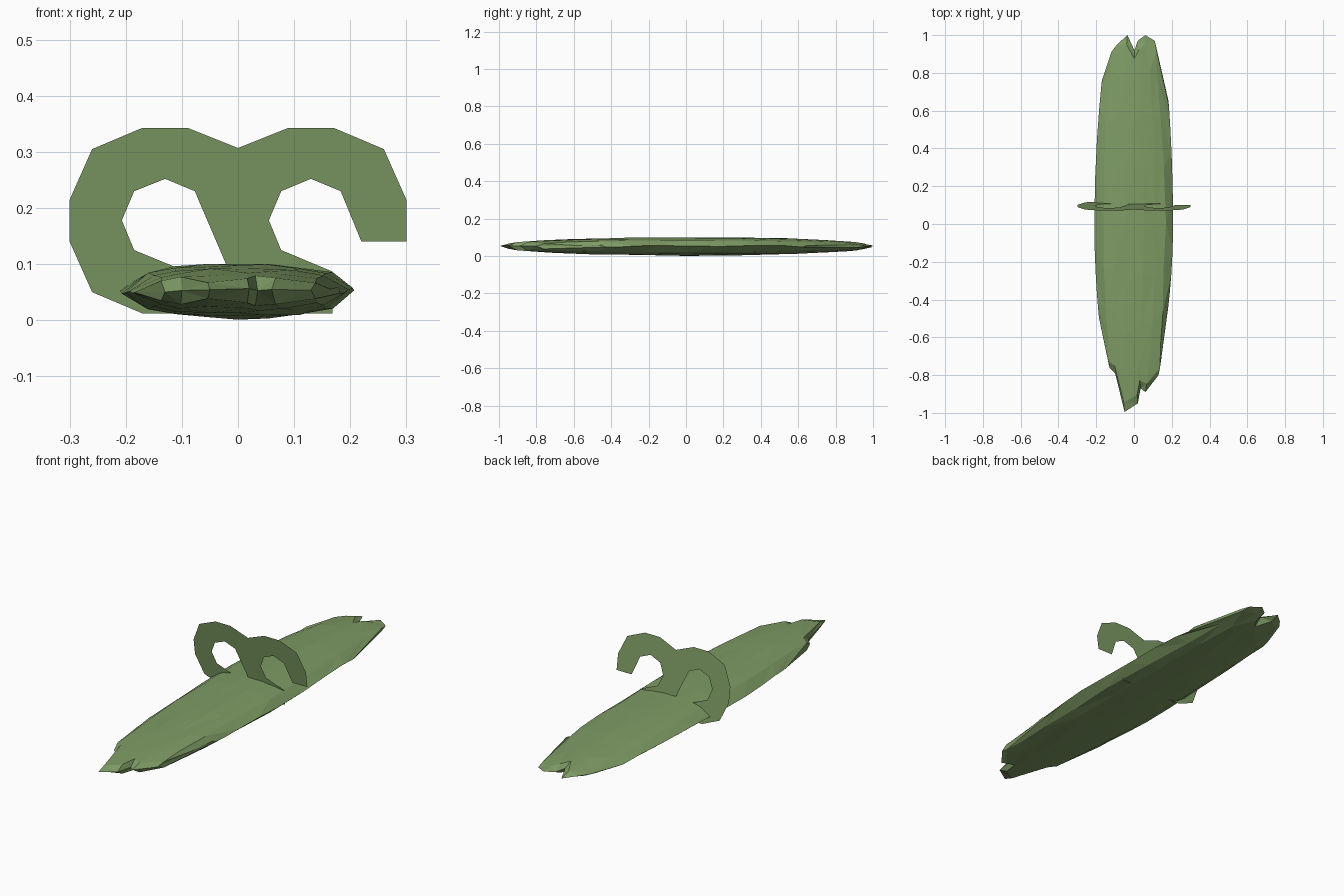
import bpy, bmesh, math, random

if "Cube" in bpy.data.objects:
    bpy.data.objects.remove(bpy.data.objects["Cube"])

random.seed(4)

green = bpy.data.materials.new("leaf_green")
green.diffuse_color = (0.21, 0.33, 0.13, 1)
green.use_nodes = True
green.node_tree.nodes["Principled BSDF"].inputs["Base Color"].default_value = green.diffuse_color


def finish(name, bm):
    mesh = bpy.data.meshes.new(name)
    bm.to_mesh(mesh)
    bm.free()
    mesh.materials.append(green)
    obj = bpy.data.objects.new(name, mesh)
    bpy.context.collection.objects.link(obj)
    return obj


# Long leaf body: lengthwise ribs, each with a front tip, a middle x and a back tip
front = [(-.185, -.50), (-.13, -.76), (-.10, -.79), (-.05, -.995), (.02, -.95),
         (.035, -.87), (.06, -.89), (.13, -.80), (.18, -.45)]
middle = [-.21, -.165, -.11, -.055, 0, .05, .11, .165, .207]
back = [(-.17, .76), (-.12, .91), (-.09, .95), (-.035, 1.0), (.002, .92),
        (.02, .97), (.06, 1.0), (.11, .97), (.183, .65)]
ROWS = 10
bm = bmesh.new()
top, bottom = [], []
for j, (f, m, b) in enumerate(zip(front, middle, back)):
    top.append([])
    bottom.append([])
    for i in range(ROWS + 1):
        t = math.sin(math.pi / 2 * (2 * i / ROWS - 1))
        tip = b if t > 0 else f
        x, y = m + (tip[0] - m) * t * t, tip[1] * abs(t)
        rim = j in (0, len(middle) - 1) or i in (0, ROWS)
        z = .053 + (random.uniform(-.006, .006) if rim else 0)
        h = .05 * math.sqrt(max(.02, 1 - (y / 1.02) ** 2 - (x / .222) ** 2))
        if rim:
            v = bm.verts.new((x, y, z))
            top[j].append(v)
            bottom[j].append(v)
        else:
            x += random.uniform(-.006, .006)
            top[j].append(bm.verts.new((x, y, z + h * random.uniform(.92, 1))))
            bottom[j].append(bm.verts.new((x, y, z - h * random.uniform(.95, 1.04))))
for grid, flip in ((top, False), (bottom, True)):
    for j in range(len(middle) - 1):
        for i in range(ROWS):
            quad = [grid[j][i], grid[j + 1][i], grid[j + 1][i + 1], grid[j][i + 1]]
            bm.faces.new(quad[::-1] if flip else quad)
# close the blunt tips where both skins share the rim
bmesh.ops.triangulate(bm, faces=bm.faces[:])
bmesh.ops.recalc_face_normals(bm, faces=bm.faces[:])
finish("leaf_body", bm)

# Flat curled ribbon, a single sheet leaning forward across the body
outline = [(-.17, .012), (-.26, .05), (-.3, .14), (-.3, .215), (-.26, .305),
           (-.17, .343), (-.09, .343), (0, .307), (.09, .343), (.17, .343),
           (.26, .305), (.3, .215), (.3, .14), (.22, .14), (.183, .23),
           (.13, .252), (.077, .23), (.055, .178), (.077, .125), (.168, .087),
           (.168, .012), (.09, .012), (0, .05), (-.077, .23), (-.13, .252),
           (-.185, .23), (-.207, .178), (-.185, .125), (-.1, .09), (-.09, .012)]
bm = bmesh.new()
face = bm.faces.new([bm.verts.new((x, .122 - .15 * z, z)) for x, z in outline])
face.normal_update()
bmesh.ops.triangulate(bm, faces=[face])
finish("curled_ribbon", bm)
